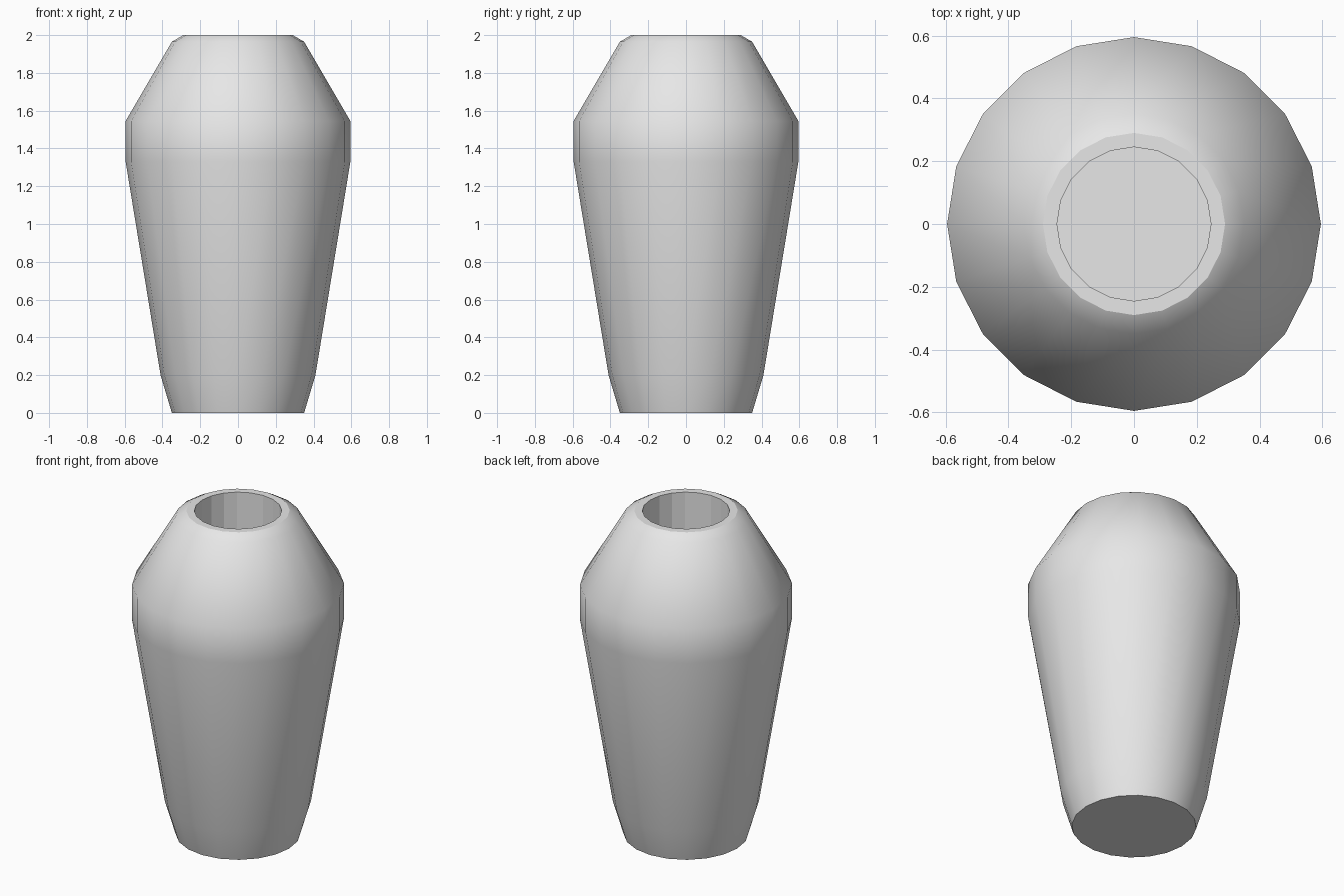
import bpy
import bmesh
from math import cos, sin, tau

cube = bpy.data.objects.get("Cube")
if cube:
    bpy.data.objects.remove(cube, do_unlink=True)

SIDES = 20

# Grey clay
clay = bpy.data.materials.new("grey clay")
clay.use_nodes = True
colour = (0.8, 0.8, 0.8, 1)
clay.diffuse_color = colour
clay.node_tree.nodes["Principled BSDF"].inputs["Base Color"].default_value = colour

# Radius and height, from the foot up the outside and down the hollow
outside = [(0.35, 0), (0.41, 0.2), (0.595, 1.33), (0.595, 1.545), (0.35, 1.965), (0.29, 2)]
hollow = [(0.245, 2), (0.245, 0.1)]

bm = bmesh.new()
rings = [[bm.verts.new((r * cos(tau * i / SIDES), r * sin(tau * i / SIDES), z))
          for i in range(SIDES)] for r, z in outside + hollow]

# Smooth outer wall, flat rim and hollow
for level, (low, high) in enumerate(zip(rings, rings[1:])):
    for i in range(SIDES):
        j = (i + 1) % SIDES
        face = bm.faces.new((low[i], low[j], high[j], high[i]))
        face.smooth = level < len(outside) - 1

# Underside and inner floor
bm.faces.new(rings[0][::-1])
bm.faces.new(rings[-1])

mesh = bpy.data.meshes.new("vase")
bm.to_mesh(mesh)
bm.free()
mesh.materials.append(clay)
vase = bpy.data.objects.new("vase", mesh)
bpy.context.collection.objects.link(vase)
